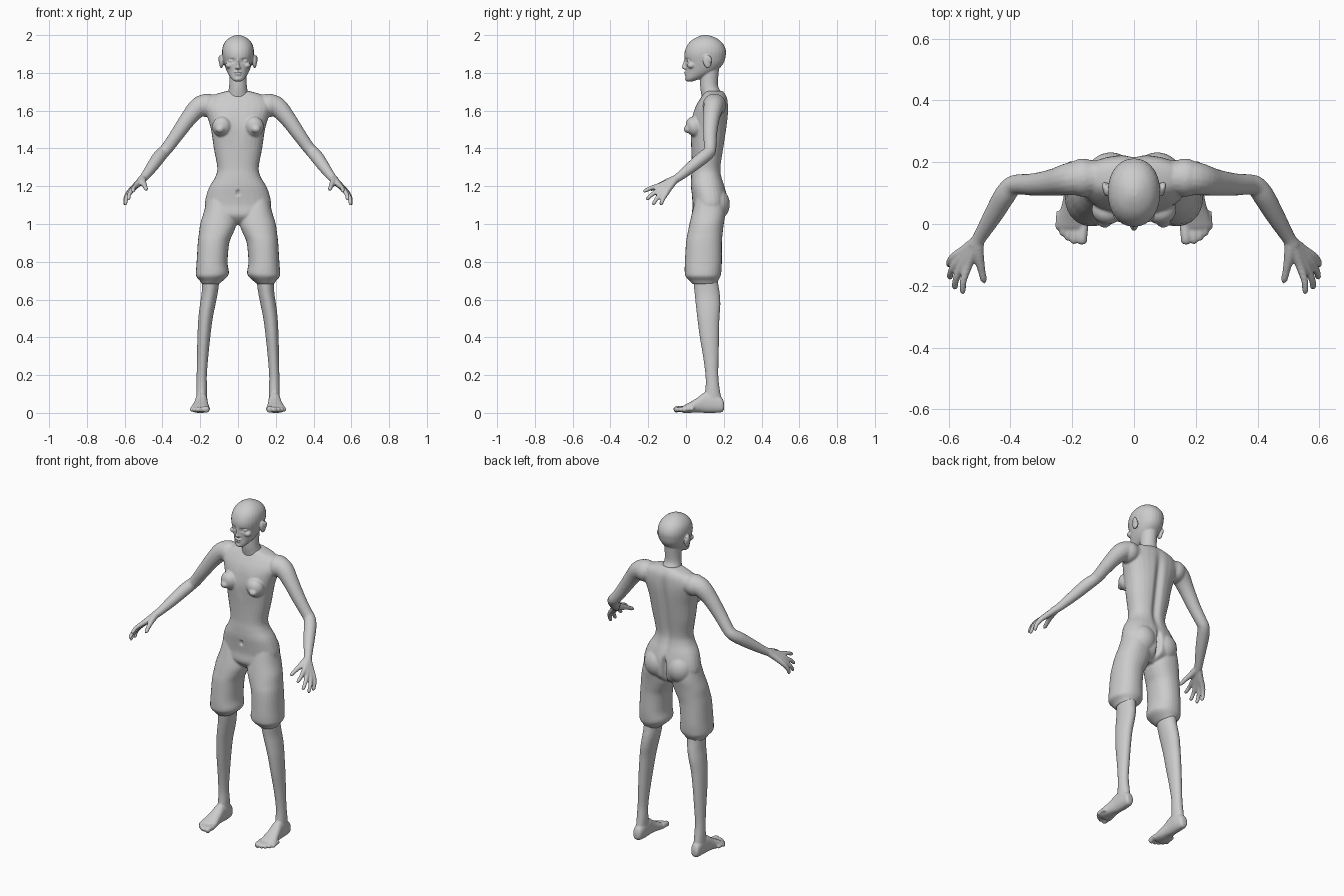
import bpy, bmesh, math
from mathutils import Vector, Matrix

grey = bpy.data.materials.new("plain grey")
grey.diffuse_color = (0.6, 0.6, 0.6, 1)
Z = Vector((0, 0, 1))


def spline(rows, n=4):
    """Smoothly interpolate rows of numbers."""
    r = [Vector(q) for q in rows]
    out = []
    for i in range(len(r) - 1):
        a, b, c, d = r[max(i - 1, 0)], r[i], r[i + 1], r[min(i + 2, len(r) - 1)]
        for k in range(n):
            t = k / n
            out.append(0.5 * (2 * b + (c - a) * t + (2 * a - 5 * b + 4 * c - d) * t * t
                              + (3 * b - a - 3 * c + d) * t ** 3))
    return out + [r[-1]]


def skin(bm, rings, power=2.0, n=28):
    """Join rings given as (centre, u, v) into a closed skin."""
    loops = []
    for c, u, v in rings:
        loop = []
        for k in range(n):
            a = math.tau * k / n
            ca, sa = math.cos(a), math.sin(a)
            loop.append(bm.verts.new(c + u * math.copysign(abs(ca) ** (2 / power), ca)
                                     + v * math.copysign(abs(sa) ** (2 / power), sa)))
        loops.append(loop)
    faces = [bm.faces.new((p[k], p[(k + 1) % n], q[(k + 1) % n], q[k]))
             for p, q in zip(loops, loops[1:]) for k in range(n)]
    faces += [bm.faces.new(loops[0][::-1]), bm.faces.new(loops[-1])]
    bmesh.ops.recalc_face_normals(bm, faces=faces)


def loft(bm, rows, axis="z", s=1, power=2.0):
    """Rows: position on the axis, x from/to, then y (or z) from/to."""
    rings = []
    for t, x0, x1, w0, w1 in spline(rows):
        x, w, hu, hv = s * (x0 + x1) / 2, (w0 + w1) / 2, (x1 - x0) / 2, (w1 - w0) / 2
        if axis == "z":
            rings.append((Vector((x, w, t)), Vector((hu, 0, 0)), Vector((0, hv, 0))))
        else:
            rings.append((Vector((x, t, w)), Vector((hu, 0, 0)), Vector((0, 0, hv))))
    skin(bm, rings, power)


def tube(bm, rows, s=1):
    """Rows: x, y, z, radius; round tube along a path."""
    pts = spline(rows)
    rings = []
    for i, p in enumerate(pts):
        d = (pts[min(i + 1, len(pts) - 1)] - pts[max(i - 1, 0)])
        d = Vector((d[0] * s, d[1], d[2])).normalized()
        u = d.cross(Z).normalized()
        rings.append((Vector((p[0] * s, p[1], p[2])), u * p[3], u.cross(d) * p[3]))
    skin(bm, rings, n=16)


def ball(bm, c, r, s=1, tilt=0):
    m = Matrix.Translation((c[0] * s, c[1], c[2])) @ Matrix.Rotation(tilt, 4, "X") @ Matrix.Diagonal((*r, 1))
    bmesh.ops.create_uvsphere(bm, u_segments=24, v_segments=16, radius=1, matrix=m)


def finish(bm, name, voxel, smooth, dents=()):
    """Fuse the parts into one smooth surface, then press in the dents."""
    me = bpy.data.meshes.new(name)
    bm.to_mesh(me)
    bm.free()
    ob = bpy.data.objects.new(name, me)
    bpy.context.collection.objects.link(ob)
    rm = ob.modifiers.new("fuse", "REMESH")
    rm.mode, rm.voxel_size = "VOXEL", voxel
    sm = ob.modifiers.new("soften", "SMOOTH")
    sm.factor, sm.iterations = 0.5, smooth
    dg = bpy.context.evaluated_depsgraph_get()
    new = bpy.data.meshes.new_from_object(ob.evaluated_get(dg))
    ob.modifiers.clear()
    ob.data = new
    new.name = name
    for x, z, rx, rz, dy in dents:        # positive dy presses the front, negative the back
        for v in new.vertices:
            if (v.co.y < 0.11) == (dy > 0):
                g = ((v.co.x - x) / rx) ** 2 + ((v.co.z - z) / rz) ** 4
                if g < 8:
                    v.co.y += dy * math.exp(-g)
    new.materials.clear()
    new.materials.append(grey)
    for p in new.polygons:
        p.use_smooth = True
        p.material_index = 0


# Head, neck, ears and face
bm = bmesh.new()
loft(bm, [(1.64, -.07, .07, .09, .195), (1.69, -.055, .055, .08, .19), (1.73, -.047, .047, .075, .17),
          (1.79, -.046, .046, .075, .172), (1.86, -.05, .05, .08, .18)])
loft(bm, [(1.755, -.016, .016, .005, .035), (1.763, -.030, .030, -.001, .06), (1.78, -.044, .044, -.002, .105),
          (1.81, -.060, .060, 0, .16), (1.85, -.074, .074, -.003, .198), (1.89, -.083, .083, -.009, .21),
          (1.92, -.084, .084, -.005, .211), (1.95, -.077, .077, .009, .199), (1.975, -.059, .059, .033, .175),
          (1.992, -.034, .034, .064, .143), (2.0, -.012, .012, .09, .115)], power=2.15)
loft(bm, [(1.818, -.011, .011, -.008, .03), (1.826, -.016, .016, -.022, .03), (1.836, -.011, .011, -.021, .03),
          (1.86, -.008, .008, -.013, .03), (1.885, -.007, .007, -.009, .03)])
ball(bm, (0, -.001, 1.803), (.021, .010, .0055))
ball(bm, (0, .001, 1.793), (.018, .010, .006))
ball(bm, (0, .008, 1.768), (.018, .013, .012))
for s in (1, -1):
    ball(bm, (.088, .112, 1.86), (.012, .022, .036), s, .2)
    ball(bm, (.096, .122, 1.872), (.008, .014, .021), s, .2)
    ball(bm, (.034, .014, 1.863), (.017, .016, .011), s)
    ball(bm, (.047, .028, 1.84), (.02, .022, .017), s)
finish(bm, "head", .0042, 3,
       [(s * .034, 1.864, .017, .012, .008) for s in (1, -1)] + [(0, 1.798, .02, .0025, .003)])

# Torso, shorts, arms and hands
bm = bmesh.new()
loft(bm, [(.995, -.035, .035, .08, .15), (1.02, -.10, .10, .05, .19), (1.05, -.155, .155, .032, .213),
          (1.1, -.175, .175, .035, .22), (1.15, -.168, .168, .031, .218), (1.2, -.15, .15, .026, .205),
          (1.25, -.12, .12, .027, .19), (1.3, -.11, .11, .03, .186), (1.4, -.128, .128, .028, .2),
          (1.5, -.143, .143, .022, .215), (1.57, -.163, .163, .032, .223), (1.62, -.178, .178, .05, .224),
          (1.66, -.16, .16, .073, .22), (1.685, -.125, .125, .09, .21), (1.705, -.055, .055, .1, .195)], power=2.3)
fingers = [  # knuckle, then tip
    ((.537, -.135, 1.205), (.556, -.226, 1.172)),
    ((.556, -.136, 1.186), (.582, -.211, 1.128)),
    ((.572, -.125, 1.170), (.598, -.177, 1.101)),
    ((.580, -.105, 1.163), (.600, -.135, 1.100))]
for s in (1, -1):
    # short leg with a gathered hem
    loft(bm, [(1.13, .03, .165, .05, .20), (1.06, .012, .182, .032, .208), (1.0, .008, .2, .018, .2),
              (.95, .026, .207, .008, .194), (.9, .046, .213, 0, .19), (.8, .055, .219, -.006, .19),
              (.745, .048, .223, -.007, .187), (.722, .056, .221, -.002, .182),
              (.70, .08, .202, .018, .17), (.682, .10, .192, .035, .16)], s=s, power=2.2)
    ball(bm, (.075, .16, 1.105), (.078, .072, .085), s)
    # chest
    ball(bm, (.085, .045, 1.515), (.052, .045, .055), s, .35)
    ball(bm, (.095, .008, 1.502), (.024, .02, .02), s)
    # shoulder, arm
    ball(bm, (.165, .15, 1.628), (.06, .062, .062), s)
    tube(bm, [(.08, .15, 1.62, .055), (.16, .15, 1.632, .057), (.21, .145, 1.617, .053), (.26, .135, 1.562, .044),
              (.32, .128, 1.478, .037), (.37, .128, 1.408, .033), (.395, .122, 1.38, .033), (.42, .09, 1.352, .035),
              (.455, .03, 1.303, .031), (.497, -.04, 1.247, .023), (.517, -.07, 1.228, .021)], s)
    # fingers and thumb
    for k, t in fingers:
        k, t = Vector(k), Vector(t)
        mid = k.lerp(t, .55) + Vector((.005, 0, .004))
        tube(bm, [(.505, -.052, 1.24, .019), (*((Vector((.51, -.06, 1.235)) + k) / 2), .017), (*k, .0145),
                  (*mid, .0115), (*k.lerp(t, .9), .010), (*t, .005)], s)
    tube(bm, [(.505, -.058, 1.238, .02), (.503, -.10, 1.222, .018), (.494, -.145, 1.203, .013),
              (.487, -.178, 1.186, .011), (.484, -.192, 1.179, .005)], s)
finish(bm, "body", .0055, 4,
       [(0, 1.42, .022, .22, -.017), (0, 1.09, .012, .07, -.03), (0, 1.165, .008, .014, .012),
        (0, 1.52, .03, .08, .004)])

# Lower legs and feet
for s, side in ((1, "left"), (-1, "right")):
    bm = bmesh.new()
    loft(bm, [(.76, .095, .19, .04, .165), (.69, .1, .19, .04, .17), (.63, .108, .193, .046, .179),
              (.57, .12, .202, .052, .182), (.5, .134, .21, .06, .177), (.4, .147, .215, .073, .175),
              (.3, .157, .217, .09, .173), (.2, .165, .219, .103, .171), (.13, .164, .221, .103, .178),
              (.05, .165, .221, .09, .192)], s=s)
    loft(bm, [(.202, .182, .21, .02, .05), (.19, .168, .219, .004, .08), (.15, .161, .223, 0, .105),
              (.1, .161, .226, 0, .108), (.06, .158, .234, .002, .08), (.02, .152, .246, 0, .056),
              (-.01, .15, .249, 0, .04), (-.025, .157, .238, .004, .028)], "y", s, 2.3)
    # toes
    for x, y, r in ((.167, -.064, .0165), (.193, -.063, .0125), (.212, -.053, .012),
                    (.229, -.038, .0115), (.243, -.018, .011)):
        tube(bm, [(x - .003, y + .06, .022, r), (x, y + .025, .021, r), (x + .001, y + .008, .016, r),
                  (x + .001, y, .013, r * .55)], s)
    finish(bm, side + "_lower_leg", .005, 3)
